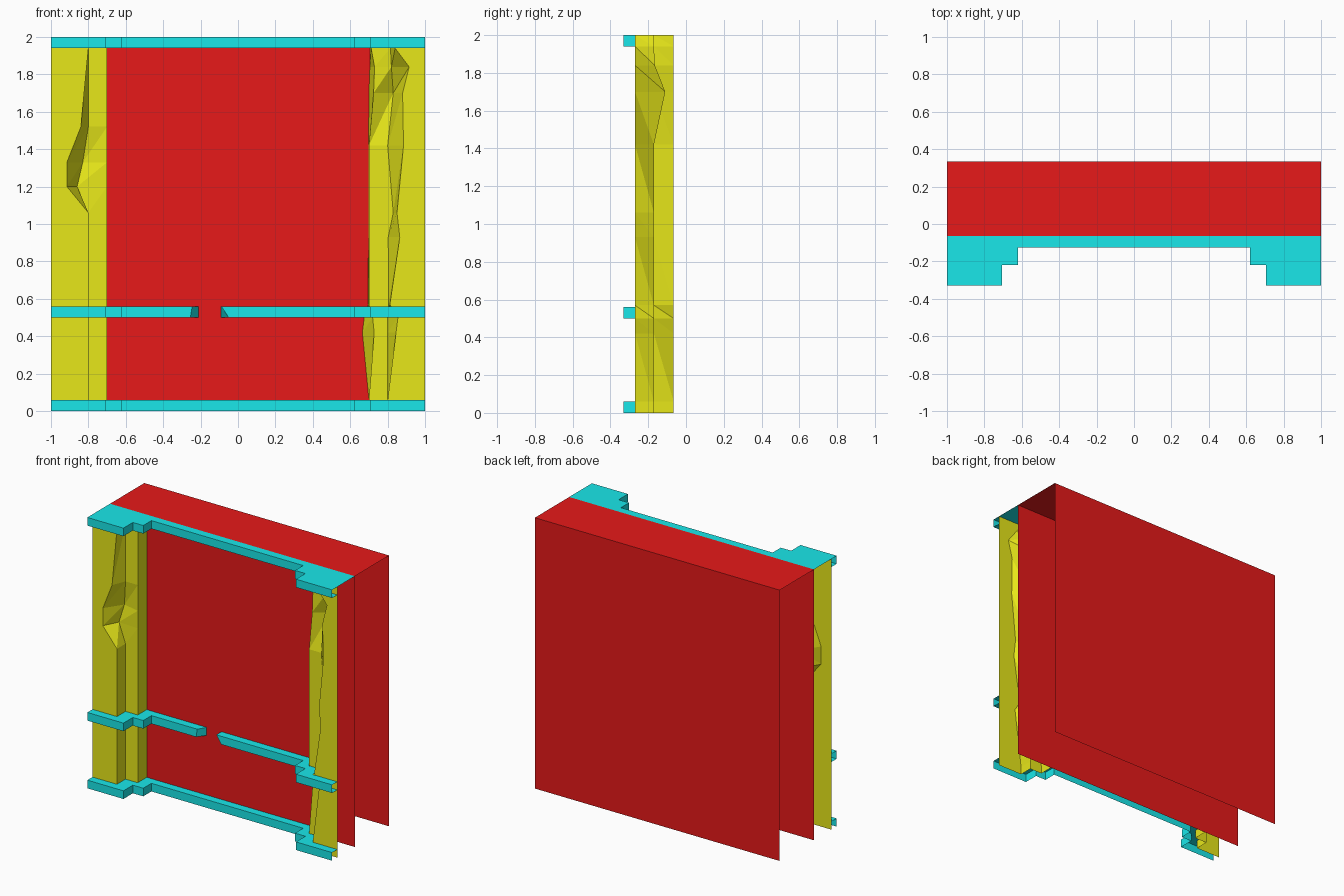
import bpy

if "Cube" in bpy.data.objects:
    bpy.data.objects.remove(bpy.data.objects["Cube"])


def material(name, rgb):
    m = bpy.data.materials.new(name)
    m.diffuse_color = (*rgb, 1)
    m.use_nodes = True
    m.node_tree.nodes["Principled BSDF"].inputs["Base Color"].default_value = m.diffuse_color
    return m


RED = material("wall_red", (0.8, 0.01, 0.01))
YELLOW = material("pillar_yellow", (0.8, 0.8, 0.01))
CYAN = material("trim_cyan", (0.01, 0.8, 0.82))


def make(name, verts, faces, mat):
    me = bpy.data.meshes.new(name)
    me.from_pydata(verts, [], faces)
    me.materials.append(mat)
    ob = bpy.data.objects.new(name, me)
    bpy.context.collection.objects.link(ob)
    return ob


def loft(rows):
    """Vertices and quads for a grid of rows with equal point counts."""
    n = len(rows[0])
    verts = [p for r in rows for p in r]
    faces = [(i * n + j, i * n + j + 1, (i + 1) * n + j + 1, (i + 1) * n + j)
             for i in range(len(rows) - 1) for j in range(n - 1)]
    return verts, faces


# Wall: front sheet, top and back sheet, open at the ends and underneath
FRONT, BACK = -0.065, 0.335
wall = [(FRONT, 0), (FRONT, 2), (BACK, 2), (BACK, 0)]
v, f = loft([[(-1, y, z), (1, y, z)] for y, z in wall])
make("wall", v, f, RED)


# Stepped pillars with chipped corners
# each level: z, front corner x, inner corner x, inner corner y, outer corner x, wall x
def pillar(name, levels, side):
    rows = []
    for z, front, inner, depth, outer, base in levels:
        row = [(-1, -0.27, z), (-front, -0.27, z), (-inner, depth, z),
               (-outer, -0.17, z), (-base, FRONT, z)]
        if side > 0:
            row = [(-x, y, h) for x, y, h in reversed(row)]
        rows.append(row)
    v, f = loft(rows)
    tris = [t for a, b, c, d in f for t in ((a, b, c), (a, c, d))]
    make(name, v, tris, YELLOW)


CLEAN = (0.8, 0.8, -0.17, 0.7, 0.7)
pillar("left_pillar", [
    (0, *CLEAN),
    (1.06, *CLEAN),
    (1.2, 0.915, 0.86, -0.16, 0.7, 0.7),
    (1.33, 0.915, 0.83, -0.14, 0.7, 0.7),
    (1.52, 0.84, 0.8, -0.17, 0.7, 0.7),
    (1.94, *CLEAN),
    (2, *CLEAN)], -1)
pillar("right_pillar", [
    (0, *CLEAN),
    (0.06, *CLEAN),
    (0.42, 0.845, 0.8, -0.17, 0.728, 0.665),
    (0.5, 0.855, 0.8, -0.17, 0.72, 0.675),
    (0.57, 0.812, 0.805, -0.17, 0.7, 0.695),
    (0.93, 0.865, 0.803, -0.17, 0.7, 0.697),
    (1.06, 0.85, 0.83, -0.17, 0.7, 0.697),
    (1.42, 0.885, 0.8, -0.17, 0.7, 0.698),
    (1.7, 0.88, 0.83, -0.11, 0.725, 0.7),
    (1.84, 0.915, 0.82, -0.165, 0.73, 0.705),
    (1.94, 0.84, 0.815, -0.17, 0.712, 0.705),
    (2, *CLEAN)], 1)

# Trim profiles, left half: outer lip, and inner line following the pillar
OUTER = [(-1, -0.33), (-0.705, -0.33), (-0.705, -0.22), (-0.62, -0.22), (-0.62, -0.125)]
INNER = [(-1, -0.27), (-0.8, -0.27), (-0.8, -0.17), (-0.7, -0.17), (-0.7, FRONT)]
H = 0.06


def flip(pts):
    return [(-p[0], *p[1:]) for p in reversed(pts)]


def at(pts, z):
    return [(x, y, z) for x, y in pts]


def trim(name, outer, inner, z, bottom=True):
    rows = [at(outer, z), at(outer, z + H), at(inner, z + H)]
    if bottom:
        rows.insert(0, at(inner, z))
    v, f = loft(rows)
    return make(name, v, f, CYAN)


full_out, full_in = OUTER + flip(OUTER), INNER + flip(INNER)
trim("bottom_trim", full_out, full_in, 0, bottom=False)
trim("top_trim", full_out, full_in, 2 - H)

# Top cap over the hollow pillars
for side, name in ((-1, "left_pillar_cap"), (1, "right_pillar_cap")):
    cap = INNER + [(-1, FRONT)]
    v = [(x * -side, y, 2) for x, y in cap]
    f = list(range(len(v)))
    make(name, v, [f if side < 0 else f[::-1]], CYAN)


# Middle trim in two pieces with slanted, broken ends
def broken(name, out_top, out_low, inn, side):
    if side < 0:
        o, i, end = OUTER, INNER, -1
    else:
        o, i, end = flip(OUTER), flip(INNER), 0
    rows = []
    for pts, x, y, z in ((i, inn, FRONT, 0.5), (o, out_low, -0.125, 0.5),
                         (o, out_top, -0.125, 0.5 + H), (i, inn, FRONT, 0.5 + H)):
        tip = [(x, y, z)]
        rows.append(at(pts, z) + tip if side < 0 else tip + at(pts, z))
    v, f = loft(rows)
    n = len(rows[0])
    k = n - 1 if side < 0 else 0
    ends = [k + r * n for r in range(4)]
    f.append(ends if side < 0 else ends[::-1])
    make(name, v, f, CYAN)


broken("middle_trim_left", -0.245, -0.255, -0.21, -1)
broken("middle_trim_right", -0.09, -0.05, -0.09, 1)

# Mirrored left/right cap winding is kept facing up
for ob in bpy.data.objects:
    if ob.name.endswith("pillar_cap") and ob.data.polygons[0].normal.z < 0:
        ob.data.flip_normals()
